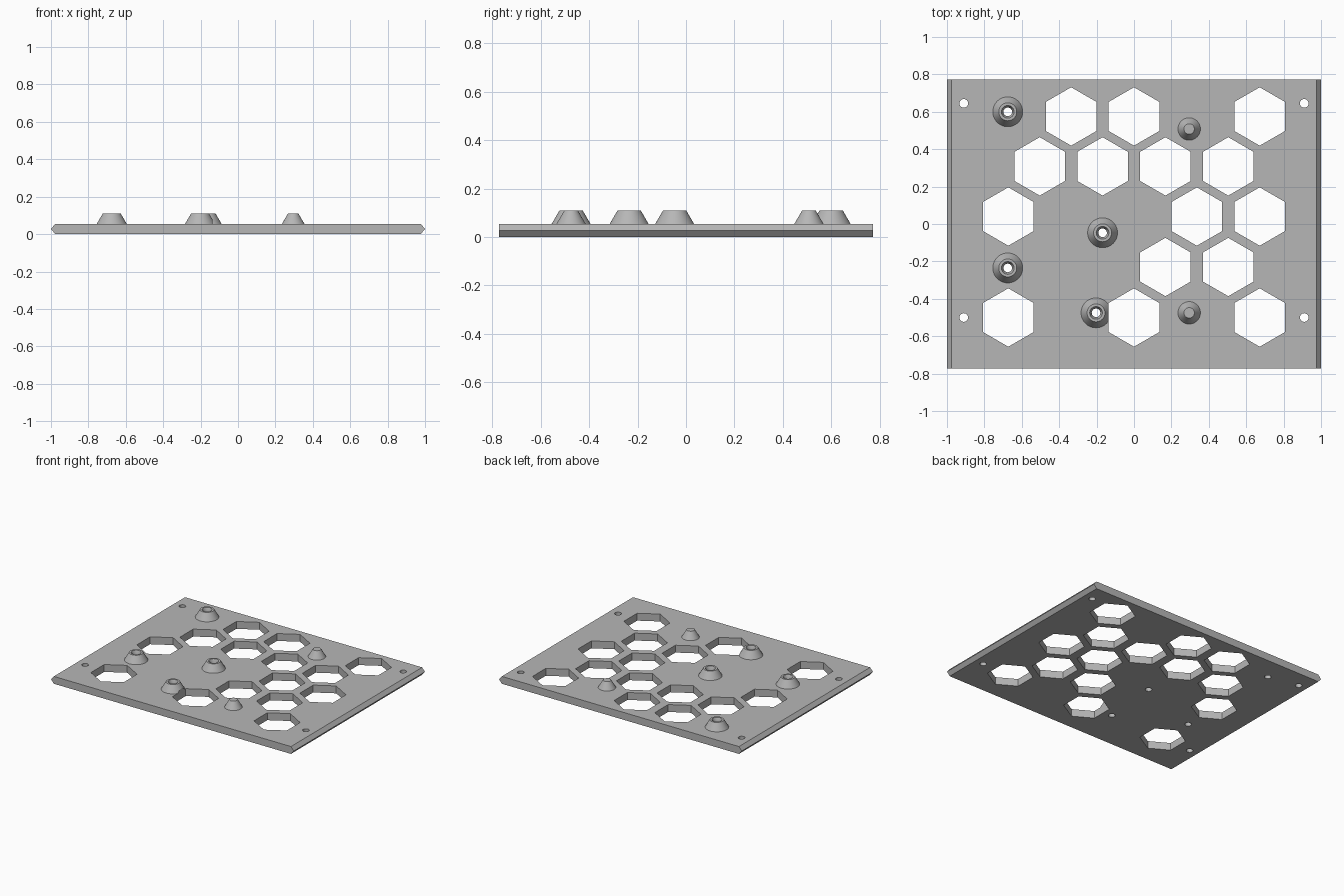
import bpy
import bmesh
from math import cos, sin, tau

if "Cube" in bpy.data.objects:
    bpy.data.objects.remove(bpy.data.objects["Cube"], do_unlink=True)

TOP = 0.055
POST_TOP = 0.11
HEX_RADIUS = 0.156
HOLE = 0.023
STEP = 0.336

grey = bpy.data.materials.new("plain_grey")
grey.use_nodes = True
colour = (0.47, 0.47, 0.47, 1)
grey.diffuse_color = colour
grey.node_tree.nodes["Principled BSDF"].inputs["Base Color"].default_value = colour


def lathe(bm, centre, profile, sides, turn=0.0):
    """Closed solid of stacked rings; profile is (radius, z) from the bottom up."""
    rings = []
    for radius, z in profile:
        angles = [tau * i / sides + turn for i in range(sides)]
        rings.append([bm.verts.new((centre[0] + radius * cos(a),
                                    centre[1] + radius * sin(a), z)) for a in angles])
    for low, high in zip(rings, rings[1:]):
        for i in range(sides):
            j = (i + 1) % sides
            bm.faces.new((low[i], low[j], high[j], high[i]))
    bm.faces.new(rings[0][::-1])
    bm.faces.new(rings[-1])


def make_object(name, bm):
    bmesh.ops.recalc_face_normals(bm, faces=bm.faces)
    mesh = bpy.data.meshes.new(name)
    bm.to_mesh(mesh)
    bm.free()
    mesh.materials.append(grey)
    obj = bpy.data.objects.new(name, mesh)
    bpy.context.collection.objects.link(obj)
    return obj


def select(obj):
    bpy.ops.object.select_all(action="DESELECT")
    obj.select_set(True)
    bpy.context.view_layer.objects.active = obj


# Layout: hexagon rows as (y, column positions in half steps)
hex_rows = [
    (0.575, (-2, 0, 4)),
    (0.308, (-3, -1, 1, 3)),
    (0.040, (-4, 2, 4)),
    (-0.230, (1, 3)),
    (-0.500, (-4, 0, 4)),
]
screw_posts = [(-0.675, 0.60), (-0.168, -0.047), (-0.675, -0.235), (-0.203, -0.475)]
pegs = [(0.295, 0.508), (0.295, -0.475)]
corners = [(x, y) for x in (-0.91, 0.91) for y in (-0.5, 0.645)]

# Plate with pointed left and right edges
bm = bmesh.new()
section = [(-0.977, 0), (0.977, 0), (1, TOP / 2), (0.977, TOP), (-0.977, TOP), (-1, TOP / 2)]
end = bm.faces.new([bm.verts.new((x, -0.772, z)) for x, z in section])
moved = bmesh.ops.extrude_face_region(bm, geom=[end])["geom"]
bmesh.ops.translate(bm, vec=(0, 1.544, 0),
                    verts=[v for v in moved if isinstance(v, bmesh.types.BMVert)])
parts = [make_object("plate", bm)]

# Hollow screw posts and solid locating pegs
for i, centre in enumerate(screw_posts):
    bm = bmesh.new()
    lathe(bm, centre, [(0.08, TOP - 0.004), (0.08, TOP), (0.048, POST_TOP)], 40)
    parts.append(make_object(f"screw_post_{i + 1}", bm))
for i, centre in enumerate(pegs):
    bm = bmesh.new()
    lathe(bm, centre, [(0.06, TOP - 0.004), (0.06, TOP), (0.028, POST_TOP)], 40)
    parts.append(make_object(f"locating_peg_{i + 1}", bm))

# Cutter for hexagon openings, corner holes and countersunk post holes
bm = bmesh.new()
for y, columns in hex_rows:
    for c in columns:
        lathe(bm, (c * STEP / 2, y), [(HEX_RADIUS, -0.1), (HEX_RADIUS, 0.3)], 6, tau / 12)
for centre in corners:
    lathe(bm, centre, [(HOLE, -0.1), (HOLE, 0.3)], 32)
for centre in screw_posts:
    lathe(bm, centre, [(HOLE, -0.1), (HOLE, 0.085), (0.034, POST_TOP), (0.034, 0.3)], 32)
cutter = make_object("opening_cutter", bm)
cutter.hide_render = True

for part in parts:
    select(part)
    cut = part.modifiers.new("openings", "BOOLEAN")
    cut.operation = "DIFFERENCE"
    cut.solver = "EXACT"
    cut.object = cutter
    bpy.ops.object.modifier_apply(modifier=cut.name)
    bpy.ops.object.shade_smooth_by_angle()

bpy.data.objects.remove(cutter, do_unlink=True)
